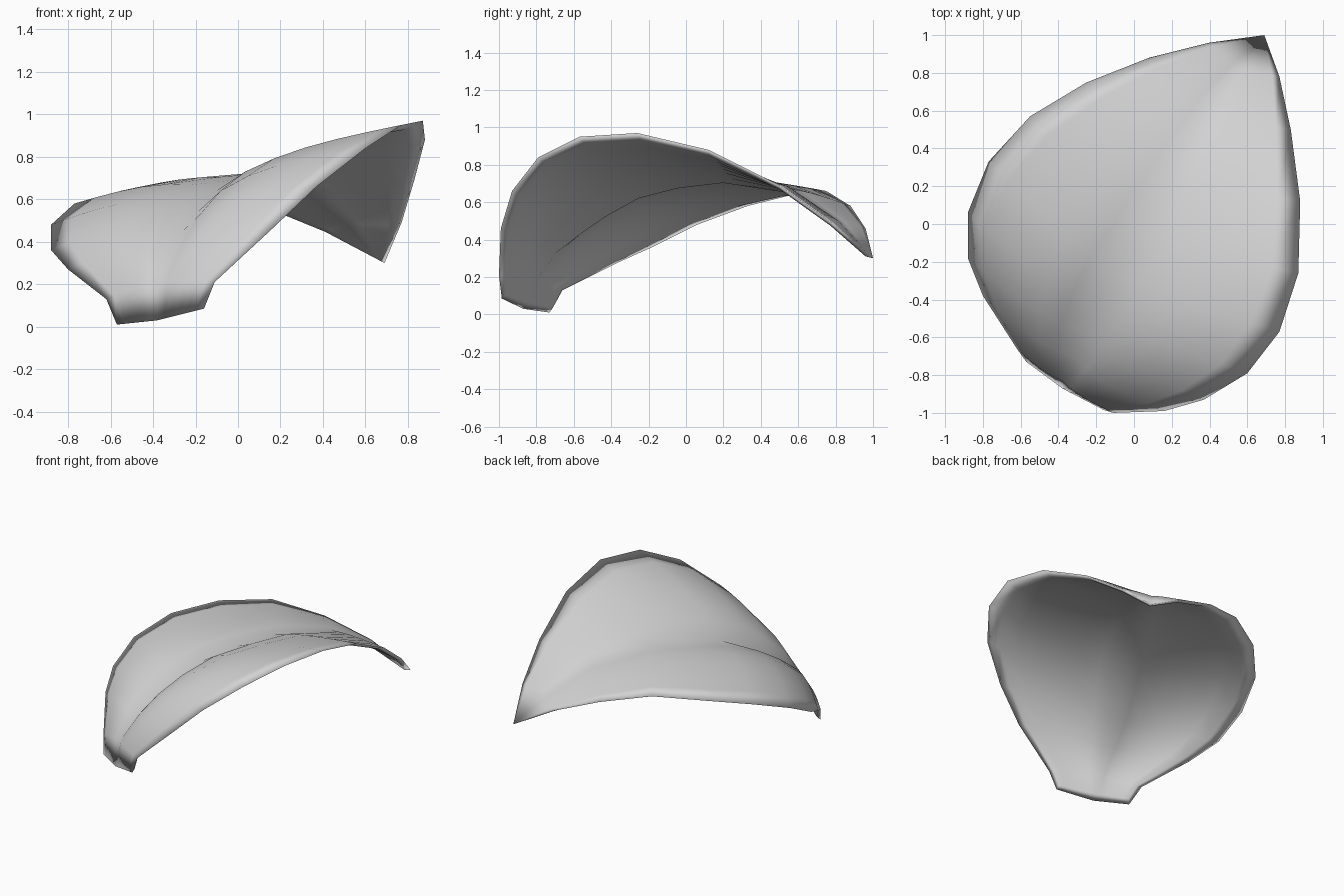
import bpy
import bmesh
import math
from mathutils import Vector

cube = bpy.data.objects.get("Cube")
if cube:
    bpy.data.objects.remove(cube, do_unlink=True)

# Outline and midrib, each running from the stem end to the tip
TIP = (0.69, 1.0, 0.3)
INNER_TIP = (0.67, 0.96, 0.31)
LEFT = [(-.57, -.73, .01), (-.62, -.66, .13), (-.8, -.38, .27), (-.88, -.18, .36),
        (-.88, .06, .48), (-.77, .33, .58), (-.55, .57, .64), (-.25, .75, .66),
        (.08, .88, .58), (.4, .96, .46), TIP]
MIDRIB = [(-.38, -.87, .03), (-.37, -.83, .2), (-.32, -.7, .35), (-.26, -.57, .45),
          (-.19, -.44, .54), (-.1, -.26, .64), (.02, -.05, .695), (.15, .2, .725),
          (.36, .56, .67), (.54, .82, .5), TIP]
RIGHT = [(-.16, -.985, .085), (-.11, -1, .21), (.16, -.99, .46), (.37, -.93, .66),
         (.6, -.79, .84), (.77, -.57, .95), (.87, -.26, .97), (.88, .12, .88),
         (.83, .5, .69), (.77, .78, .49), TIP]
BULGE = [0, .02, .055, .075, .08, .055, .028, .015, .01, .005, 0]
STEPS = 6
LAST = len(MIDRIB) - 1


def lobe_point(row, edge, s, drop):
    """Point on the arched strip between the midrib and an edge."""
    mid, rim = Vector(MIDRIB[row]), Vector(edge[row])
    along = Vector(MIDRIB[min(row + 1, LAST)]) - Vector(MIDRIB[max(row - 1, 0)])
    across = Vector(RIGHT[row]) - Vector(LEFT[row])
    normal = across.cross(along).normalized()
    arch = BULGE[row] * math.sin(math.pi * s ** 0.75)
    return mid.lerp(rim, s) + normal * (arch - drop)


def row_points(row, reach, drop):
    """One full cross-section, left edge to right edge."""
    left = [lobe_point(row, LEFT, reach * k / STEPS, drop) for k in range(STEPS, 0, -1)]
    right = [lobe_point(row, RIGHT, reach * k / STEPS, drop) for k in range(STEPS + 1)]
    return left + right


def add_layer(bm, rows, tip_point):
    """Skin the cross-sections and return the boundary loop."""
    grid = [[bm.verts.new(p) for p in row] for row in rows]
    tip = bm.verts.new(tip_point)
    for a, b in zip(grid, grid[1:]):
        for i in range(len(a) - 1):
            bm.faces.new((a[i], a[i + 1], b[i + 1], b[i]))
    for a, b in zip(grid[-1], grid[-1][1:]):
        bm.faces.new((a, b, tip))
    right_side = [row[-1] for row in grid[1:]]
    left_side = [row[0] for row in reversed(grid[1:])]
    return grid[0] + right_side + [tip] + left_side


# Upper skin, then a thin inner skin set in from the edge
bm = bmesh.new()
upper = [row_points(r, 1, 0) for r in range(LAST)]
inner = [row_points(r, 0.9, 0.022) for r in range(LAST)]
inner[0] = [a.lerp(b, 0.25) for a, b in zip(inner[0], inner[1])]
outer_loop = add_layer(bm, upper, TIP)
inner_loop = add_layer(bm, inner, INNER_TIP)

# Slanted rim joining the two skins
for i in range(len(outer_loop)):
    j = (i + 1) % len(outer_loop)
    bm.faces.new((outer_loop[i], outer_loop[j], inner_loop[j], inner_loop[i]))
bmesh.ops.recalc_face_normals(bm, faces=bm.faces)
mesh = bpy.data.meshes.new("leaf")
bm.to_mesh(mesh)
bm.free()
leaf = bpy.data.objects.new("leaf", mesh)
bpy.context.collection.objects.link(leaf)

# Single plain colour
grey = bpy.data.materials.new("light grey")
grey.use_nodes = True
colour = (0.65, 0.65, 0.65, 1)
grey.diffuse_color = colour
grey.node_tree.nodes["Principled BSDF"].inputs["Base Color"].default_value = colour
mesh.materials.append(grey)

bpy.context.view_layer.objects.active = leaf
leaf.select_set(True)
bpy.ops.object.shade_smooth()
